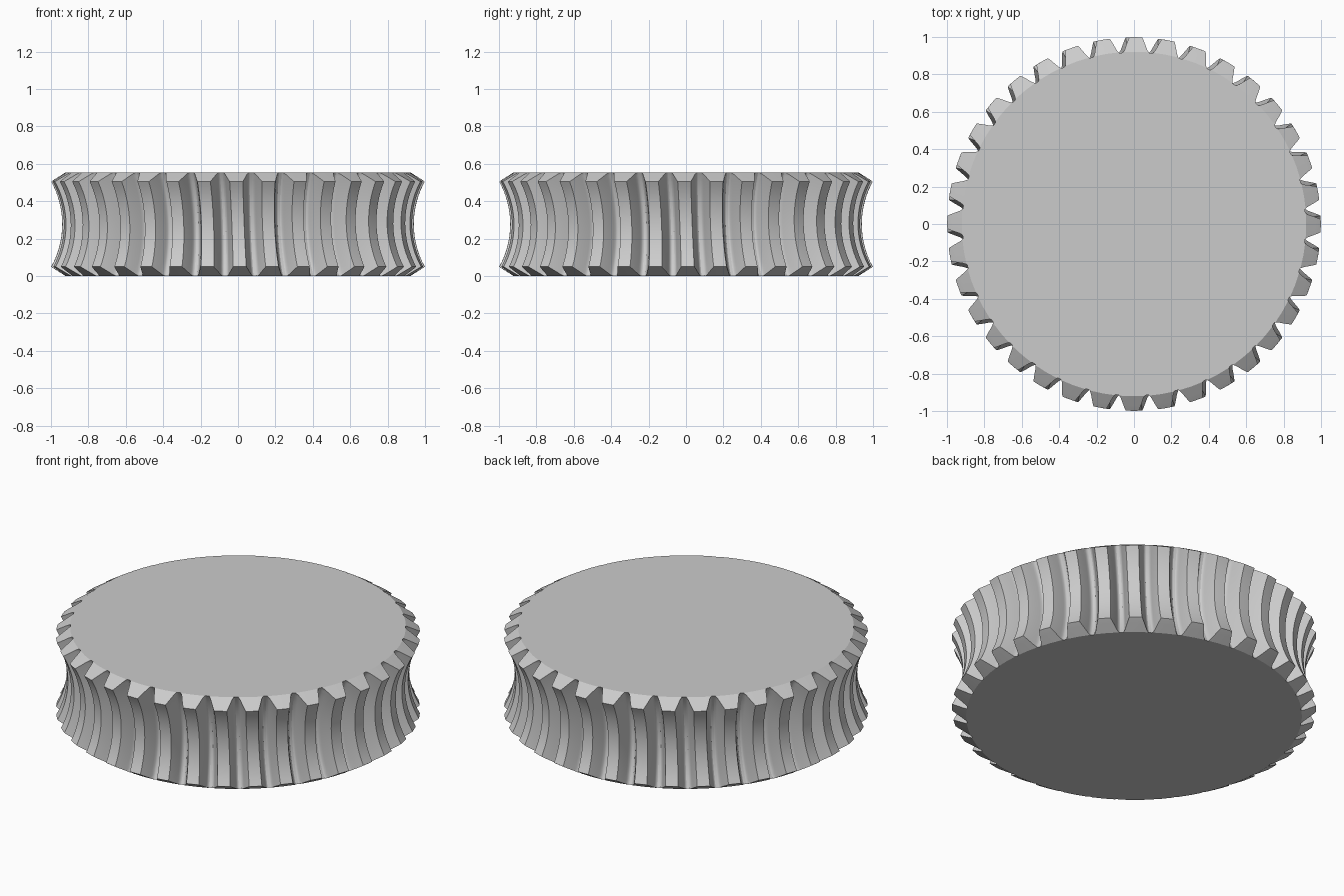
import bpy, bmesh
from math import sin, cos, pi, sqrt, radians

cube = bpy.data.objects.get("Cube")
if cube:
    bpy.data.objects.remove(cube, do_unlink=True)

TEETH = 36
HEIGHT = 0.555
MID = HEIGHT / 2
AXIS = 1.41          # distance from wheel centre to mating worm axis
ROOT = 0.565         # worm-side radius of the valleys
DEPTH = 0.095        # tooth depth
TWIST = 0.023        # helix lean from bottom to top, in radians
CHAMFER = 0.05
RIM, OUTER = 0.921, 1.0

# Flank heights and matching half angles, with a rounded root
FLANK = [(0, 0.079), (0.03, 0.073), (0.1, 0.067), (0.25, 0.062),
         (0.5, 0.053), (0.75, 0.0445), (1, 0.035)]


def half_angle(t):
    for (t0, a0), (t1, a1) in zip(FLANK, FLANK[1:]):
        if t <= t1:
            return a0 + (a1 - a0) * (t - t0) / (t1 - t0)
    return FLANK[-1][1]


def tooth_limit(z):
    """Tooth height left after the conical chamfer trims the rim."""
    edge = min(z, HEIGHT - z)
    if edge >= CHAMFER:
        return 1.0
    r = RIM + (OUTER - RIM) * edge / CHAMFER
    t = (ROOT - sqrt((AXIS - r) ** 2 + (z - MID) ** 2)) / DEPTH
    return max(0.005, min(1.0, t))


def radius(t, z):
    return AXIS - sqrt((ROOT - t * DEPTH) ** 2 - (z - MID) ** 2)


def tooth_section(z):
    """Angle and radius pairs across one tooth and its valley."""
    cap = tooth_limit(z)
    side = [(half_angle(t * cap), radius(t * cap, z)) for t, _ in FLANK]
    left = [(-a, r) for a, r in side]
    right = [(a, r) for a, r in reversed(side)]
    return left + [(0, side[-1][1])] + right + [(pi / TEETH, side[0][1])]


# Layer heights: fine steps in the chamfers, even steps along the throat
low = [CHAMFER * i / 5 for i in range(5)]
throat = [CHAMFER + (HEIGHT - 2 * CHAMFER) * i / 18 for i in range(19)]
layers = low + throat + [HEIGHT - z for z in reversed(low)]

# Toothed rim lofted through the layers, then capped
bm = bmesh.new()
rings = []
for z in layers:
    section = tooth_section(z)
    lean = -TWIST * (z / HEIGHT - 0.5)
    ring = []
    for k in range(TEETH):
        for a, r in section:
            angle = 2 * pi * k / TEETH + a + lean
            ring.append(bm.verts.new((r * cos(angle), r * sin(angle), z)))
    rings.append(ring)
for lower, upper in zip(rings, rings[1:]):
    n = len(lower)
    for i in range(n):
        j = (i + 1) % n
        bm.faces.new((lower[i], lower[j], upper[j], upper[i]))
bm.faces.new(rings[-1])
bm.faces.new(list(reversed(rings[0])))

mesh = bpy.data.meshes.new("worm_wheel")
bm.to_mesh(mesh)
bm.free()
wheel = bpy.data.objects.new("worm_wheel", mesh)
bpy.context.collection.objects.link(wheel)

# Plain grey metal
grey = bpy.data.materials.new("plain_grey")
grey.use_nodes = True
color = (0.6, 0.6, 0.6, 1)
grey.diffuse_color = color
grey.node_tree.nodes["Principled BSDF"].inputs["Base Color"].default_value = color
mesh.materials.append(grey)

bpy.ops.object.select_all(action='DESELECT')
wheel.select_set(True)
bpy.context.view_layer.objects.active = wheel
bpy.ops.object.shade_smooth_by_angle(angle=radians(25))
